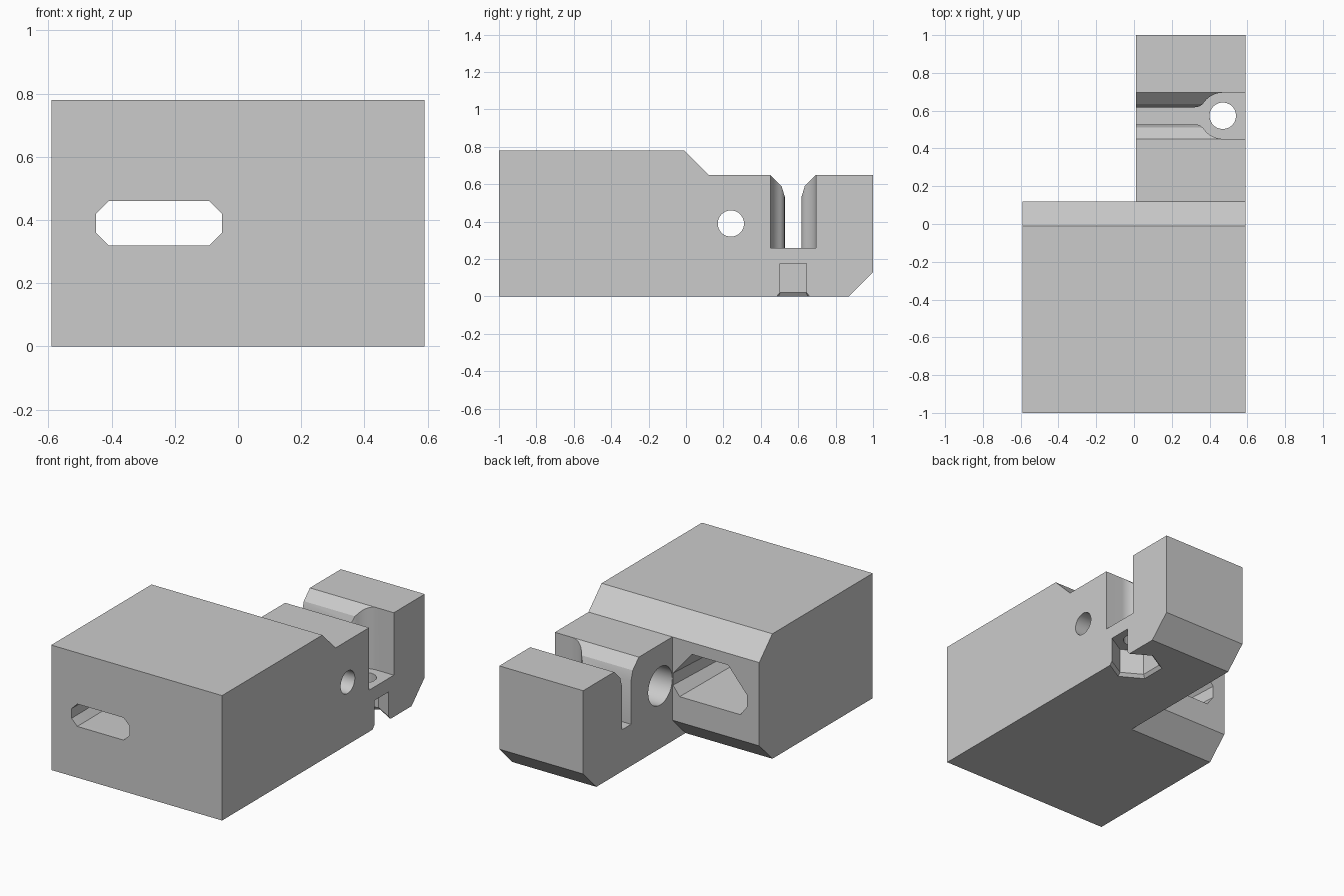
import bpy, bmesh, math
from math import cos, sin, pi, radians

cube = bpy.data.objects.get("Cube")
if cube:
    bpy.data.objects.remove(cube, do_unlink=True)

grey = bpy.data.materials.new("plain grey")
grey.use_nodes = True
GREY = (0.6, 0.6, 0.6, 1)
grey.diffuse_color = GREY
grey.node_tree.nodes["Principled BSDF"].inputs["Base Color"].default_value = GREY


def loft(name, rings):
    """Closed solid through a series of matching point rings."""
    bm = bmesh.new()
    loops = [[bm.verts.new(p) for p in ring] for ring in rings]
    n = len(loops[0])
    bm.faces.new(loops[0])
    bm.faces.new(loops[-1])
    for a, b in zip(loops, loops[1:]):
        for i in range(n):
            j = (i + 1) % n
            bm.faces.new((a[i], a[j], b[j], b[i]))
    bmesh.ops.recalc_face_normals(bm, faces=bm.faces)
    mesh = bpy.data.meshes.new(name)
    bm.to_mesh(mesh)
    bm.free()
    mesh.materials.append(grey)
    obj = bpy.data.objects.new(name, mesh)
    bpy.context.collection.objects.link(obj)
    return obj


def along_x(name, profile, x0, x1):
    return loft(name, [[(x, y, z) for y, z in profile] for x in (x0, x1)])


def along_z(name, outline, z0, z1):
    return loft(name, [[(x, y, z) for x, y in outline] for z in (z0, z1)])


def circle(cx, cy, r, n=48, turn=0):
    return [(cx + r * cos(turn + 2 * pi * i / n), cy + r * sin(turn + 2 * pi * i / n))
            for i in range(n)]


# Body and arm share one side profile
body = along_x("clamp_body", [(-1, 0), (0.87, 0), (1, 0.13), (1, 0.65), (0.12, 0.65),
                              (-0.01, 0.78), (-1, 0.78)], -0.59, 0.59)

cutters = []

# Space beside the arm, with the chamfer under the rear edge
cutters.append(along_x("arm_side_cutter", [(0.12, 1), (1.2, 1), (1.2, -0.1),
                                           (-0.11, -0.1), (0.12, 0.13)], -0.8, 0.01))

# Tunnel: chamfered slot at the front widening to the rear
MID = -0.25


def tunnel_ring(y, top, bottom, upper, lower, half, top_half, low_half):
    right = [(low_half, bottom), (half, lower), (half, upper), (top_half, top)]
    pts = right + [(-x, z) for x, z in reversed(right)]
    return [(MID + x, y, z) for x, z in pts]


front = (0.46, 0.32, 0.42, 0.36, 0.2, 0.16, 0.16)
rear = (0.577, 0.29, 0.425, 0.35, 0.255, 0.125, 0.21)
cutters.append(loft("tunnel_cutter", [tunnel_ring(-1.1, *front), tunnel_ring(-0.87, *front),
                                      tunnel_ring(0.12, *rear), tunnel_ring(0.2, *rear)]))

# Cross hole through the arm with a wide counterbore on the inner side
cutters.append(along_x("cross_hole_cutter", circle(0.24, 0.39, 0.07), 0.1, 0.8))
cutters.append(along_x("counterbore_cutter", circle(0.24, 0.39, 0.119), -0.04, 0.4))

# Keyhole slot: wide round seat at the outer side, flared into a narrow gap
CX, CY, R, GAP = 0.47, 0.573, 0.122, 0.045
FILLET = 0.06
flare = math.asin((GAP + FILLET) / (R + FILLET))
fx = CX - (R + FILLET) * cos(flare)
half = [(0.8, R)]
half += [(CX + R * cos(a), R * sin(a))
         for a in (pi / 2 + (pi / 2 - flare) * i / 12 for i in range(13))]
half += [(fx + FILLET * cos(a), GAP + FILLET + FILLET * sin(a))
         for a in (-flare - (pi / 2 - flare) * i / 8 for i in range(1, 9))]
half.append((-0.1, GAP))
outline = [(x, CY + y) for x, y in half] + [(x, CY - y) for x, y in reversed(half)]
cutters.append(along_z("keyhole_cutter", outline, 0.26, 0.9))

# Lead-in chamfers along the top of the narrow gap
lead = [(R, 0.65), (0.062, 0.59), (GAP - 0.001, 0.53)]
profile = [(CY - y, z) for y, z in lead] + [(CY + y, z) for y, z in reversed(lead)]
profile += [(CY + R, 0.8), (CY - R, 0.8)]
cutters.append(along_x("lead_in_cutter", profile, -0.1, CX))

# Vertical screw hole and the hexagonal nut pocket beneath it
cutters.append(along_z("screw_hole_cutter", circle(CX, CY, 0.07), 0.1, 0.4))
cutters.append(loft("nut_pocket_cutter", [
    [(x, y, z) for x, y in circle(CX, CY, r, 6, pi / 6)]
    for r, z in ((0.166, -0.01), (0.1405, 0.02), (0.1405, 0.175))]))

# Cut everything out of the body
for cutter in cutters:
    cutter.hide_render = True
    cutter.hide_viewport = True
    cutter.display_type = 'WIRE'
    cut = body.modifiers.new(cutter.name, 'BOOLEAN')
    cut.operation = 'DIFFERENCE'
    cut.solver = 'EXACT'
    cut.object = cutter

# Bake the cuts, drop the helpers, keep the edges crisp
bpy.context.view_layer.update()
shape = bpy.data.meshes.new_from_object(body.evaluated_get(bpy.context.evaluated_depsgraph_get()))
body.modifiers.clear()
body.data = shape
for cutter in cutters:
    bpy.data.objects.remove(cutter, do_unlink=True)
bpy.context.view_layer.objects.active = body
body.select_set(True)
bpy.ops.object.shade_smooth_by_angle(angle=radians(20))
